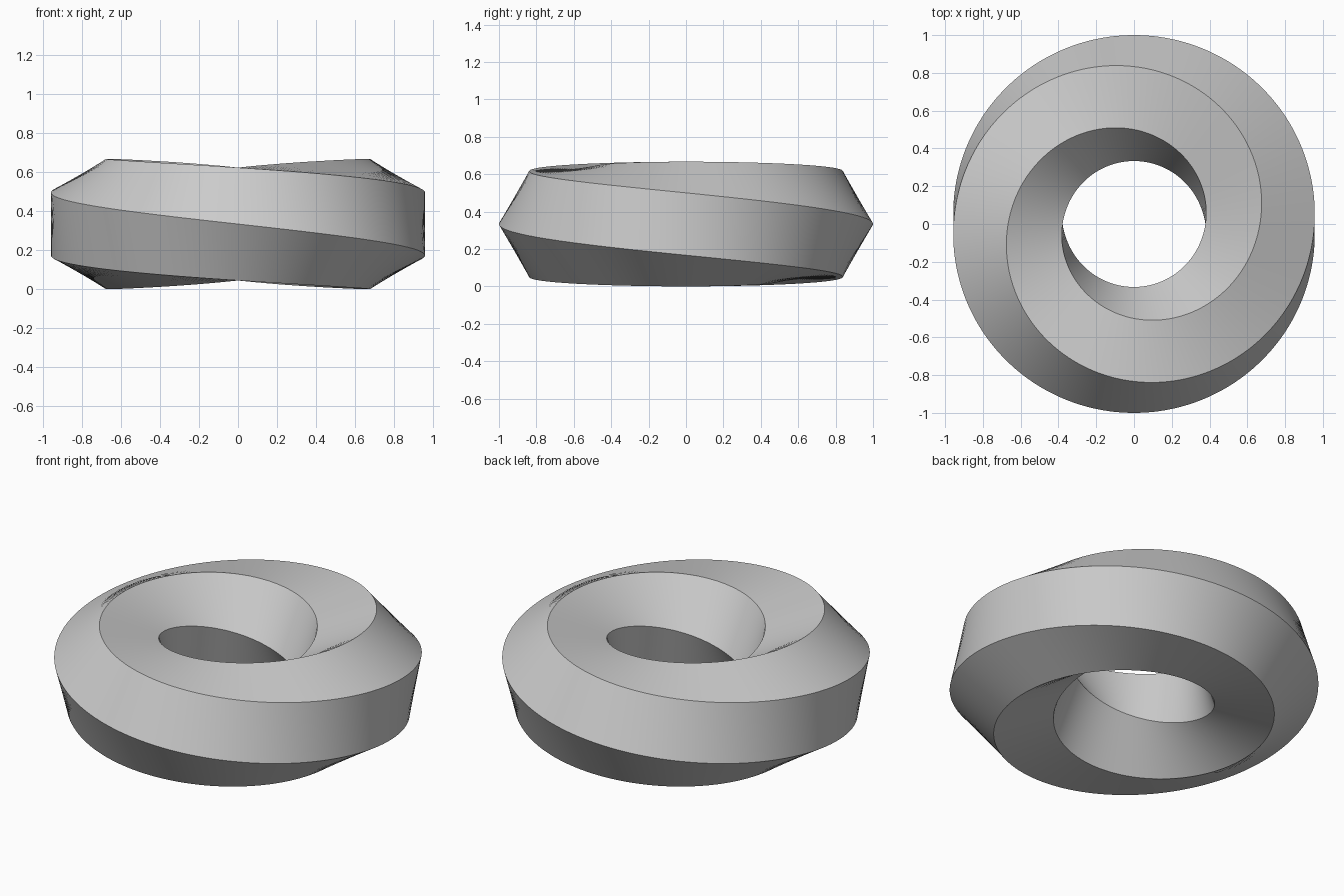
import bpy
import bmesh
from math import cos, sin, pi, radians

cube = bpy.data.objects.get("Cube")
if cube:
    bpy.data.objects.remove(cube, do_unlink=True)

SIDES = 6            # hexagonal cross-section
STEPS = 240          # sections around the ring
RING = 2 / 3         # radius of the ring's centre line
TUBE = 1 / 3         # corner radius of the hexagon
SHIFT = 2            # corners the section turns by in one full lap

# Plain grey material
grey = bpy.data.materials.new("plain grey")
grey.use_nodes = True
colour = (0.6, 0.6, 0.6, 1)
grey.diffuse_color = colour
grey.node_tree.nodes["Principled BSDF"].inputs["Base Color"].default_value = colour

# Twisted ring: a hexagon swept round a circle while it turns
bm = bmesh.new()
sections = []
for i in range(STEPS):
    lap = i / STEPS
    around = 2 * pi * lap - pi / 2
    section = []
    for k in range(SIDES):
        turn = 2 * pi * (k - SHIFT * lap) / SIDES
        radius = RING + TUBE * cos(turn)
        section.append(bm.verts.new((radius * cos(around), radius * sin(around),
                                     TUBE + TUBE * sin(turn))))
    sections.append(section)

# The last section joins the first with its corners shifted along
first = sections[0]
sections.append([first[(k - SHIFT) % SIDES] for k in range(SIDES)])
for a, b in zip(sections, sections[1:]):
    for k in range(SIDES):
        n = (k + 1) % SIDES
        bm.faces.new((a[k], b[k], b[n], a[n]))
bmesh.ops.recalc_face_normals(bm, faces=bm.faces)

mesh = bpy.data.meshes.new("twisted_ring")
bm.to_mesh(mesh)
bm.free()
mesh.materials.append(grey)
ring = bpy.data.objects.new("twisted_ring", mesh)
bpy.context.collection.objects.link(ring)

# Smooth along the sweep, sharp along the hexagon's corners
bpy.context.view_layer.objects.active = ring
ring.select_set(True)
bpy.ops.object.shade_smooth_by_angle(angle=radians(30))
